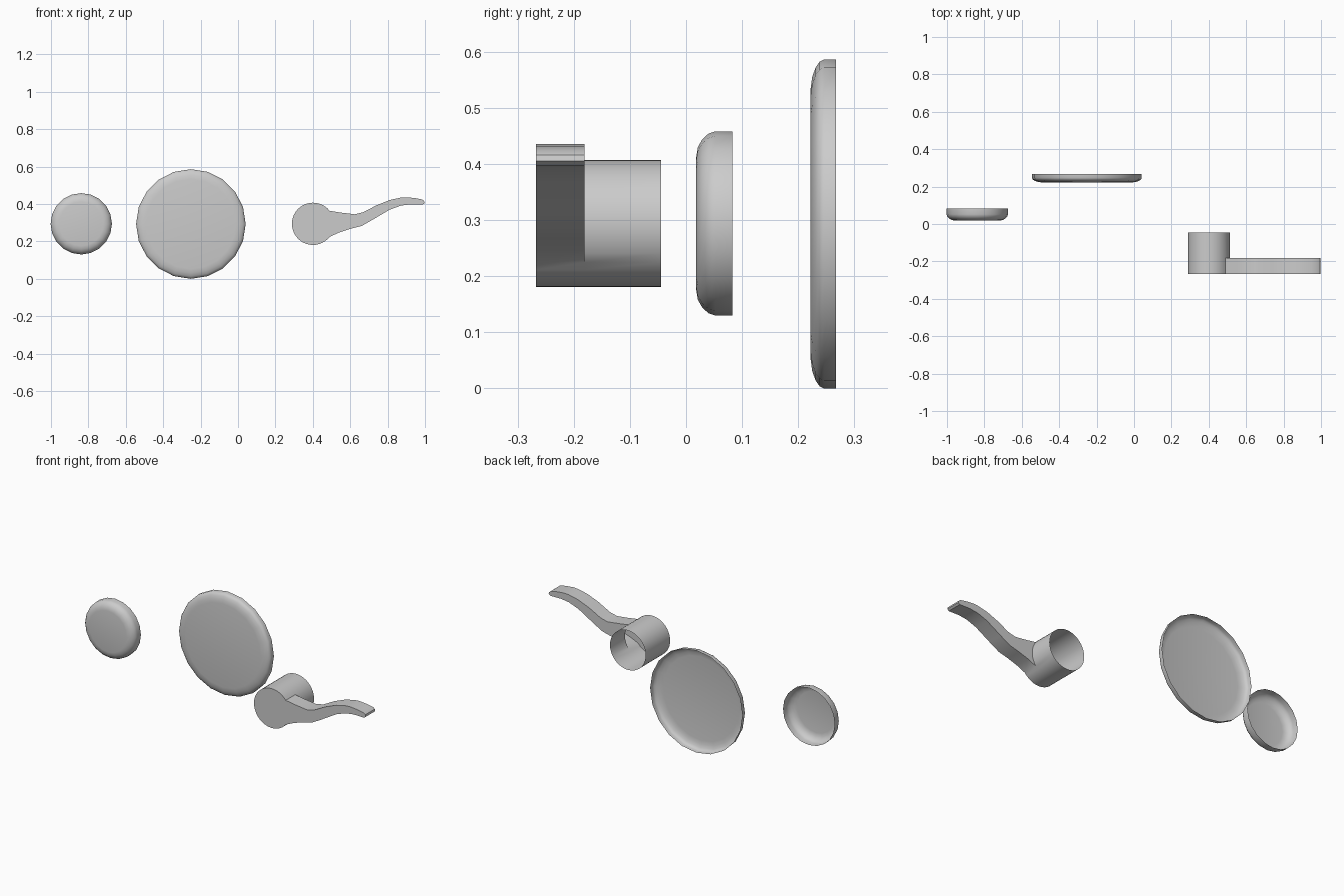
import bpy, bmesh
from math import cos, sin, pi, radians

if "Cube" in bpy.data.objects:
    bpy.data.objects.remove(bpy.data.objects["Cube"])


def finish(name, bm, angle):
    bmesh.ops.remove_doubles(bm, verts=bm.verts, dist=0.0005)
    bmesh.ops.recalc_face_normals(bm, faces=bm.faces)
    mesh = bpy.data.meshes.new(name)
    bm.to_mesh(mesh)
    bm.free()
    ob = bpy.data.objects.new(name, mesh)
    bpy.context.collection.objects.link(ob)
    bpy.ops.object.select_all(action='DESELECT')
    ob.select_set(True)
    bpy.context.view_layer.objects.active = ob
    bpy.ops.object.shade_smooth_by_angle(angle=radians(angle))
    return ob


def loft(bm, rings, closed=True):
    for a, b in zip(rings, rings[1:]):
        n = len(a)
        for i in range(n if closed else n - 1):
            j = (i + 1) % n
            bm.faces.new((a[i], a[j], b[j], b[i]))


def cover(name, x, z, profile, sides=20):
    """Shallow open-backed cup; profile is (radius, y) from the front face."""
    bm = bmesh.new()
    rings = [[bm.verts.new((x + r * cos(2 * pi * i / sides), y,
                            z + r * sin(2 * pi * i / sides)))
              for i in range(sides)] for r, y in profile]
    bm.faces.new(rings[0])
    loft(bm, rings)
    return finish(name, bm, 40)


# Round covers
cover("small_cover", -0.838, 0.294,
      [(0.118, 0.018), (0.136, 0.021), (0.150, 0.029), (0.160, 0.040),
       (0.164, 0.052), (0.164, 0.083)])
cover("large_plate", -0.252, 0.293,
      [(0.240, 0.222), (0.262, 0.225), (0.279, 0.231), (0.289, 0.238),
       (0.293, 0.246), (0.293, 0.267)])

# Lever: hollow hub whose front face runs into a curved handle
CX, CZ, R = 0.401, 0.294, 0.113
FRONT, MID, BACK = -0.267, -0.181, -0.045


def arc(start, end, n):
    return [(CX + R * cos(radians(start + (end - start) * i / n)),
             CZ + R * sin(radians(start + (end - start) * i / n)))
            for i in range(n + 1)]


hub_arc = arc(38, 322, 32)      # free part of the hub outline
join_arc = arc(-38, 38, 8)      # part covered by the handle
handle = [(0.54, 0.247), (0.60, 0.267), (0.66, 0.282), (0.72, 0.316),
          (0.81, 0.369), (0.87, 0.391), (0.92, 0.398), (0.988, 0.397),
          (0.998, 0.405), (0.995, 0.416), (0.985, 0.424), (0.95, 0.431),
          (0.90, 0.436), (0.87, 0.434), (0.81, 0.421), (0.74, 0.393),
          (0.67, 0.356), (0.625, 0.345), (0.55, 0.354)]


def row(bm, pts, y):
    return [bm.verts.new((x, y, z)) for x, z in pts]


bm = bmesh.new()
outline = hub_arc + handle
front, mid = row(bm, outline, FRONT), row(bm, outline, MID)
bm.faces.new(front)
loft(bm, [front, mid])
# back face of the handle, then the rest of the hub tube
bm.faces.new(row(bm, [join_arc[0]] + handle + join_arc[:0:-1], MID))
circle = hub_arc + join_arc[1:-1]
loft(bm, [row(bm, circle, MID), row(bm, circle, BACK)])
finish("lever", bm, 35)
